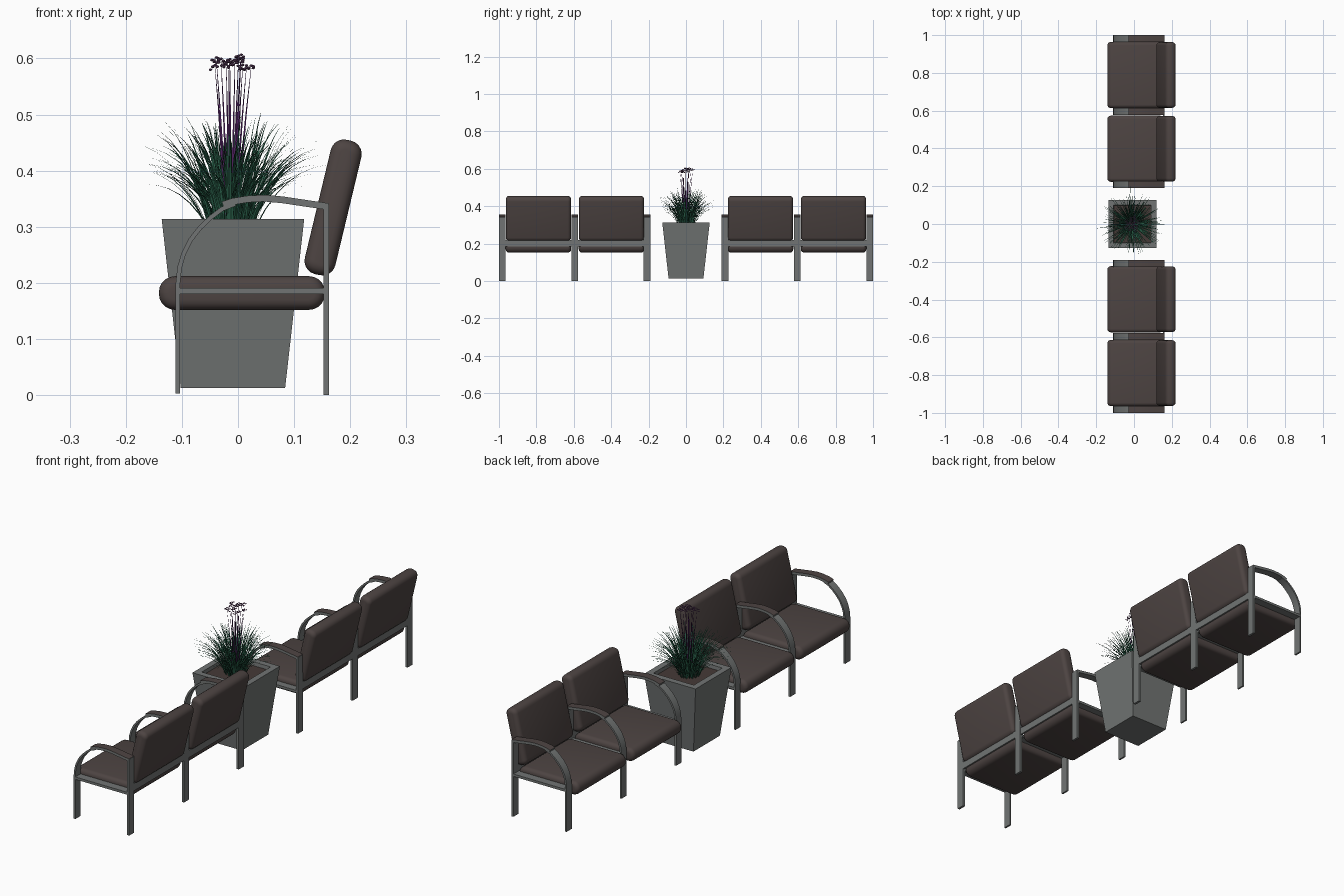
import bpy, bmesh, math, random
from mathutils import Vector, Matrix

if "Cube" in bpy.data.objects:
    bpy.data.objects.remove(bpy.data.objects["Cube"])

random.seed(7)


def material(name, rgb):
    m = bpy.data.materials.new(name)
    m.diffuse_color = (*rgb, 1)
    m.use_nodes = True
    m.node_tree.nodes["Principled BSDF"].inputs["Base Color"].default_value = m.diffuse_color
    return m


GREY = material("grey metal", (0.165, 0.175, 0.172))
BROWN = material("brown upholstery", (0.075, 0.058, 0.055))
SOIL = material("soil", (0.06, 0.042, 0.038))
GREEN = material("grass green", (0.025, 0.13, 0.075))
PURPLE = material("stalk purple", (0.075, 0.014, 0.11))
MAUVE = material("flower mauve", (0.16, 0.07, 0.17))


def finish(bm, name, mats, smooth=False):
    me = bpy.data.meshes.new(name)
    bm.to_mesh(me)
    bm.free()
    ob = bpy.data.objects.new(name, me)
    bpy.context.collection.objects.link(ob)
    for m in mats:
        me.materials.append(m)
    if smooth:
        bpy.ops.object.select_all(action='DESELECT')
        ob.select_set(True)
        bpy.context.view_layer.objects.active = ob
        bpy.ops.object.shade_smooth_by_angle(angle=math.radians(40))
    return ob


def box(name, x0, x1, y0, y1, z0, z1, mat):
    bm = bmesh.new()
    bmesh.ops.create_cube(bm, size=1)
    for v in bm.verts:
        v.co = ((x0 + x1) / 2 + v.co.x * (x1 - x0),
                (y0 + y1) / 2 + v.co.y * (y1 - y0),
                (z0 + z1) / 2 + v.co.z * (z1 - z0))
    return finish(bm, name, [mat])


def strip(name, path, thick, y, width, mats):
    """Bent flat bar following an x-z path; second material goes on top faces."""
    bm = bmesh.new()
    rings = []
    for i, p in enumerate(path):
        a, b = path[max(i - 1, 0)], path[min(i + 1, len(path) - 1)]
        t = Vector((b[0] - a[0], b[1] - a[1])).normalized()
        n = Vector((-t.y, t.x)) * thick / 2
        rings.append([bm.verts.new((p[0] + s * n.x, y + w * width / 2, p[1] + s * n.y))
                      for s, w in ((1, -1), (1, 1), (-1, 1), (-1, -1))])
    for r, q in zip(rings, rings[1:]):
        for k in range(4):
            bm.faces.new((r[k], r[(k + 1) % 4], q[(k + 1) % 4], q[k]))
    bm.faces.new(rings[0])
    bm.faces.new(rings[-1][::-1])
    bmesh.ops.recalc_face_normals(bm, faces=bm.faces)
    if len(mats) > 1:
        for f in bm.faces:
            f.material_index = 1 if f.normal.z > 0.7 else 0
    return finish(bm, name, mats, True)


def cushion(name, centre, length, thick, r, tilt, width, edge):
    """Rounded slab: x-z rounded rectangle extruded along y with softened ends."""
    bm = bmesh.new()
    pts = []
    for k, (sx, sz) in enumerate(((1, 1), (-1, 1), (-1, -1), (1, -1))):
        for j in range(6):
            a = math.pi / 2 * (k + j / 5)
            pts.append((sx * (length / 2 - r) + r * math.cos(a),
                        sz * (thick / 2 - r) + r * math.sin(a)))
    f = bm.faces.new([bm.verts.new((x, -width / 2, z)) for x, z in pts])
    ext = bmesh.ops.extrude_face_region(bm, geom=[f])["geom"]
    bmesh.ops.translate(bm, vec=(0, width, 0),
                        verts=[g for g in ext if isinstance(g, bmesh.types.BMVert)])
    bmesh.ops.recalc_face_normals(bm, faces=bm.faces)
    caps = [e for e in bm.edges if abs(e.verts[0].co.y - e.verts[1].co.y) < 1e-6]
    bmesh.ops.bevel(bm, geom=caps, offset=edge, segments=4, profile=0.5,
                    affect='EDGES', clamp_overlap=False)
    bm.transform(Matrix.Translation(centre) @ Matrix.Rotation(tilt, 4, 'Y'))
    return finish(bm, name, [BROWN], True)


# Two benches, mirrored about the planter
FW = 0.036
ARCH = [(-0.107, 0.003), (-0.107, 0.2), (-0.104, 0.228), (-0.097, 0.252), (-0.085, 0.276),
        (-0.068, 0.298), (-0.048, 0.317), (-0.028, 0.332), (-0.005, 0.341)]
PAD = [(-0.027, 0.339), (-0.01, 0.345), (0.018, 0.3495), (0.048, 0.351),
       (0.08, 0.348), (0.12, 0.342), (0.161, 0.336)]
for s in (-1, 1):
    for y in (0.209, 0.595, 0.982):
        y *= s
        y0, y1 = y - FW / 2, y + FW / 2
        strip("front_leg_and_arch", ARCH, 0.008, y, FW, [GREY])
        strip("arm_rest", PAD, 0.012, y, FW, [GREY, BROWN])
        box("rear_leg", 0.152, 0.1625, y0, y1, 0, 0.34, GREY)
        box("side_rail", -0.107, 0.155, y0, y1, 0.18, 0.191, GREY)
    ya, yb = sorted((s * 0.2, s * 0.99))
    box("rear_rail", 0.153, 0.1615, ya, yb, 0.186, 0.219, GREY)
    for y in (0.3985, 0.789):
        cushion("seat", (0.007, s * y, 0.182), 0.296, 0.06, 0.0285, 0, 0.35, 0.018)
        cushion("backrest", (0.1695, s * y, 0.3345), 0.246, 0.056, 0.024,
                math.radians(-76.5), 0.348, 0.018)

# Tapered square planter with recessed soil
PX = -0.009
bm = bmesh.new()


def square(h, z):
    return [bm.verts.new((PX + a * h, b * h, z)) for a, b in ((-1, -1), (1, -1), (1, 1), (-1, 1))]


loops = [square(0.093, 0.0125), square(0.127, 0.314), square(0.1, 0.314), square(0.098, 0.298)]
bm.faces.new(loops[0][::-1])
for r, q in zip(loops, loops[1:]):
    for k in range(4):
        bm.faces.new((r[k], r[(k + 1) % 4], q[(k + 1) % 4], q[k]))
bm.faces.new(loops[-1]).material_index = 1
finish(bm, "planter", [GREY, SOIL])


def ribbon(bm, p0, p1, p2, width, segs, side):
    """Tapering blade along a quadratic curve."""
    prev = None
    for i in range(segs + 1):
        t = i / segs
        c = p0 * (1 - t) ** 2 + p1 * 2 * t * (1 - t) + p2 * t * t
        w = side * width / 2 * (1 - 0.85 * t ** 2)
        cur = (bm.verts.new(c - w), bm.verts.new(c + w))
        if prev:
            bm.faces.new((prev[0], prev[1], cur[1], cur[0]))
        prev = cur


# Arching grass blades
bm = bmesh.new()
N = 260
for i in range(N):
    a = i * 2.39996 + random.uniform(-0.2, 0.2)
    out = Vector((math.cos(a), math.sin(a), 0))
    lean = 0.08 + 1.0 * (i / N) ** 0.8
    L = random.uniform(0.15, 0.215)
    base = Vector((PX - 0.005, 0, 0.298)) + out * random.uniform(0.005, 0.045)
    tip = base + out * L * math.sin(lean) * 0.85 + Vector((0, 0, L * math.cos(lean) * 0.98))
    mid = base + out * L * math.sin(lean) * 0.33 + Vector((0, 0, L * (0.3 + 0.42 * math.cos(lean))))
    spin = a + math.pi / 2 + random.uniform(-0.6, 0.6)
    ribbon(bm, base, mid, tip, 0.0045, 6, Vector((math.cos(spin), math.sin(spin), 0)))
finish(bm, "grass", [GREEN])

# Flower stalks and clustered heads
stalks, heads = bmesh.new(), bmesh.new()
for i in range(13):
    a = i * 2.39996
    r = 0.04 * math.sqrt((i + 0.5) / 13)
    out = Vector((math.cos(a), math.sin(a), 0))
    base = Vector((PX - 0.003, 0, 0.3)) + out * r * 0.35
    tip = Vector((PX + 0.002, 0, random.uniform(0.582, 0.602))) + out * r
    for side in (Vector((1, 0, 0)), Vector((0, 1, 0))):
        ribbon(stalks, base, (base + tip) / 2 - out * r * 0.15, tip, 0.004, 4, side)
    for k in range(6):
        b = k * math.pi / 3
        off = Vector((math.cos(b) * 0.008, math.sin(b) * 0.008, random.uniform(-0.003, 0.004)))
        if k == 0:
            off = Vector((0, 0, 0.005))
        bmesh.ops.create_icosphere(heads, subdivisions=1, radius=0.0036,
                                   matrix=Matrix.Translation(tip + off) @ Matrix.Diagonal((1, 1, 0.7, 1)))
finish(stalks, "flower_stalks", [PURPLE])
finish(heads, "flower_heads", [MAUVE])
